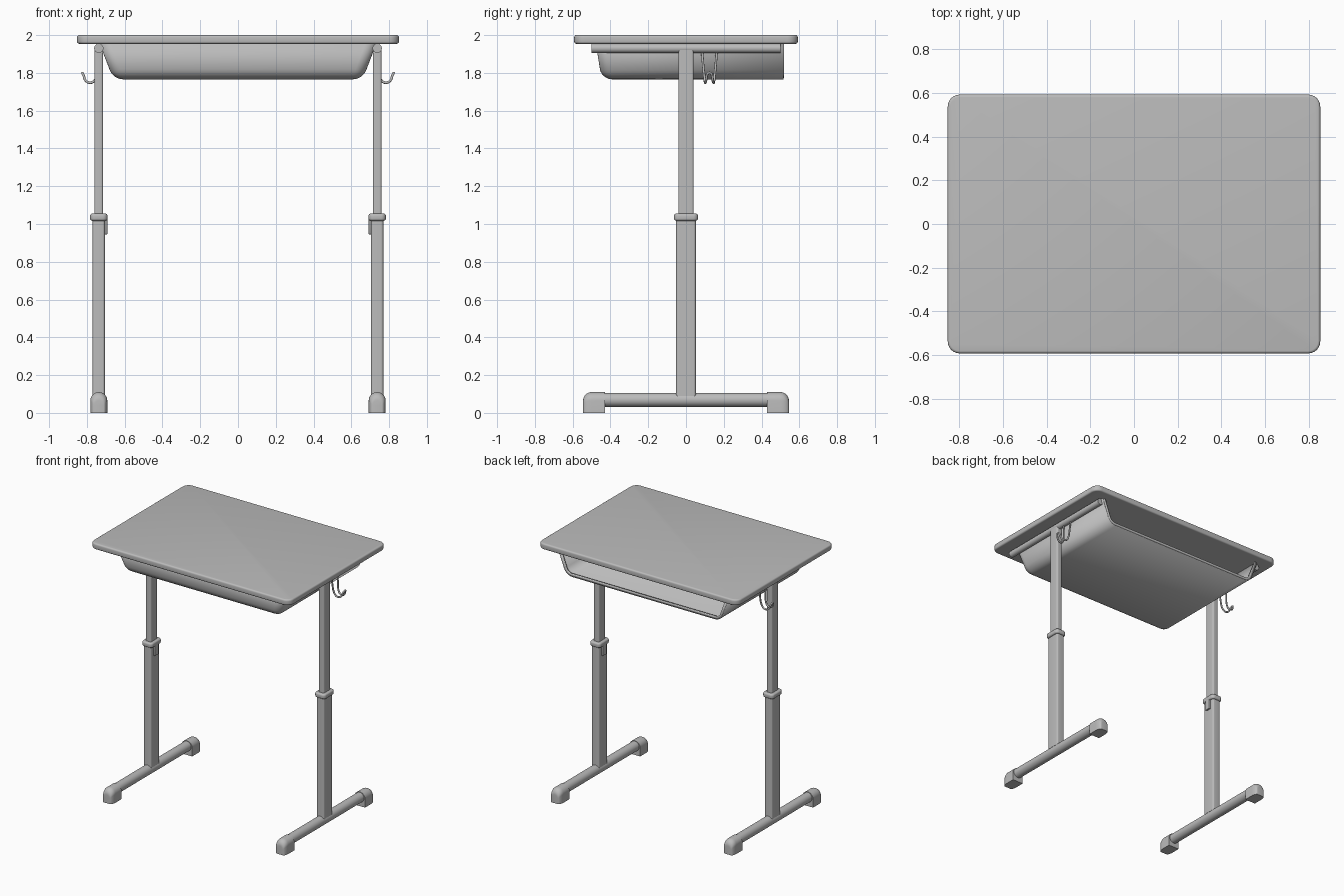
import bpy, bmesh
from math import pi, sin, cos
from mathutils import Matrix, Vector

if "Cube" in bpy.data.objects:
    bpy.data.objects.remove(bpy.data.objects["Cube"])

GREY = (0.5, 0.5, 0.5, 1)
mat = bpy.data.materials.new("plain grey")
mat.use_nodes = True
mat.diffuse_color = GREY
mat.node_tree.nodes["Principled BSDF"].inputs["Base Color"].default_value = GREY

LEG_X = 0.737


def finish(bm, name):
    bmesh.ops.recalc_face_normals(bm, faces=bm.faces)
    mesh = bpy.data.meshes.new(name)
    bm.to_mesh(mesh)
    bm.free()
    ob = bpy.data.objects.new(name, mesh)
    bpy.context.collection.objects.link(ob)
    mesh.materials.append(mat)
    bpy.ops.object.select_all(action='DESELECT')
    ob.select_set(True)
    bpy.context.view_layer.objects.active = ob
    bpy.ops.object.shade_smooth_by_angle(angle=0.6)
    return ob


def box(name, centre, size, upright=0, edge=0):
    """Box with rounded upright corners and softened rims."""
    bm = bmesh.new()
    bmesh.ops.create_cube(bm, size=1, matrix=Matrix.Translation(centre) @ Matrix.Diagonal((*size, 1)))
    if upright:
        posts = [e for e in bm.edges if abs(e.verts[0].co.z - e.verts[1].co.z) > size[2] / 2]
        bmesh.ops.bevel(bm, geom=posts, offset=upright, segments=6, profile=0.5, affect='EDGES')
    if edge:
        rims = [e for e in bm.edges if e.calc_face_angle(0) > 1.2]
        bmesh.ops.bevel(bm, geom=rims, offset=edge, segments=4, profile=0.5, affect='EDGES')
    return finish(bm, name)


def rod(name, centre, radius, length):
    """Round tube lying along y."""
    bm = bmesh.new()
    bmesh.ops.create_cone(bm, cap_ends=True, segments=32, radius1=radius, radius2=radius, depth=length,
                          matrix=Matrix.Translation(centre) @ Matrix.Rotation(pi / 2, 4, 'X'))
    return finish(bm, name)


def foot_cap(name, x, direction):
    """Arched cap whose outer end is rounded over."""
    bm = bmesh.new()
    rings = []
    steps = [(0.43, 0)] + [(0.5 + 0.045 * sin(a), a) for a in (i * pi / 16 for i in range(9))]
    for y, a in steps:
        w = 0.045 - 0.02 * (1 - cos(a))
        h = 0.11 - 0.045 * (1 - cos(a))
        arch = [(w * cos(i * pi / 16), h - w + w * sin(i * pi / 16)) for i in range(17)]
        outline = [(w, 0)] + arch + [(-w, 0)]
        rings.append([bm.verts.new((x + u, direction * y, z)) for u, z in outline])
    for a, b in zip(rings, rings[1:]):
        for i in range(len(a)):
            j = (i + 1) % len(a)
            bm.faces.new((a[i], a[j], b[j], b[i]))
    bm.faces.new(rings[0])
    bm.faces.new(rings[-1])
    return finish(bm, name)


def tray_shell(name, front_top, front_low, back, closed, grow, thick):
    """Thin tapered trough, open at the top and the back."""
    bm = bmesh.new()
    bmesh.ops.create_cube(bm, size=2)
    for v in bm.verts:
        top = v.co.z > 0
        front = front_top if top else front_low
        v.co = Vector((v.co.x * ((0.72 if top else 0.652) + grow),
                       front if v.co.y < 0 else back,
                       1.955 if top else 1.778 - grow))
    bm.normal_update()
    drop = [f for f in bm.faces if f.normal.z > 0.9 or f.normal.y > 0.9
            or (not closed and f.normal.y < -0.8)]
    bmesh.ops.delete(bm, geom=drop, context='FACES')
    folds = [e for e in bm.edges if len(e.link_faces) == 2]
    bmesh.ops.bevel(bm, geom=folds, offset=0.045, segments=6, profile=0.5, affect='EDGES')
    ob = finish(bm, name)
    wall = ob.modifiers.new("wall", 'SOLIDIFY')
    wall.thickness = thick
    wall.offset = -1
    return ob


def hook(name, side):
    """Bent wire double hook: out, down, up to the tip and back."""
    half = [(0, 0.039, 1.915), (0.004, 0.033, 1.84), (0.012, 0.027, 1.78), (0.027, 0.024, 1.755),
            (0.048, 0.022, 1.748), (0.07, 0.018, 1.76), (0.08, 0.014, 1.785), (0.086, 0.007, 1.798)]
    path = [(dx, -dy, z) for dx, dy, z in half] + [half[-1]] + half[-2::-1]
    curve = bpy.data.curves.new(name, 'CURVE')
    curve.dimensions = '3D'
    curve.bevel_depth = 0.0065
    curve.bevel_resolution = 3
    curve.use_fill_caps = True
    curve.materials.append(mat)
    spline = curve.splines.new('BEZIER')
    spline.bezier_points.add(len(path) - 1)
    for p, (dx, dy, z) in zip(spline.bezier_points, path):
        p.co = (side * (LEG_X + dx), 0.124 + dy, z)
        p.handle_left_type = p.handle_right_type = 'AUTO'
    spline.resolution_u = 5
    bpy.context.collection.objects.link(bpy.data.objects.new(name, curve))


# Desk top and storage tray
box("desk_top", (0, 0, 1.977), (1.704, 1.184, 0.046), upright=0.055, edge=0.012)
tray_shell("tray", -0.465, -0.437, 0.515, True, 0, 0.012)
tray_shell("tray_lip", 0.507, 0.507, 0.52, False, 0.005, 0.018)

# Two mirrored leg frames
for label, side in (("left", 1), ("right", -1)):
    x = side * LEG_X
    box(label + "_lower_leg", (x, 0, 0.56), (0.064, 0.104, 0.94), upright=0.012)
    box(label + "_upper_leg", (x, 0, 1.47), (0.047, 0.082, 0.9), upright=0.012)
    box(label + "_collar", (x, 0, 1.036), (0.092, 0.128, 0.038), upright=0.025, edge=0.012)
    box(label + "_collar_clip", (x - side * 0.037, 0, 0.99), (0.016, 0.04, 0.09), edge=0.003)
    rod(label + "_top_rail", (x, 0, 1.93), 0.0245, 1.0)
    rod(label + "_foot_bar", (x, 0, 0.069), 0.037, 0.88)
    for end, direction in (("front", -1), ("back", 1)):
        foot_cap(f"{label}_{end}_foot_cap", x, direction)
    hook(label + "_hook", side)
